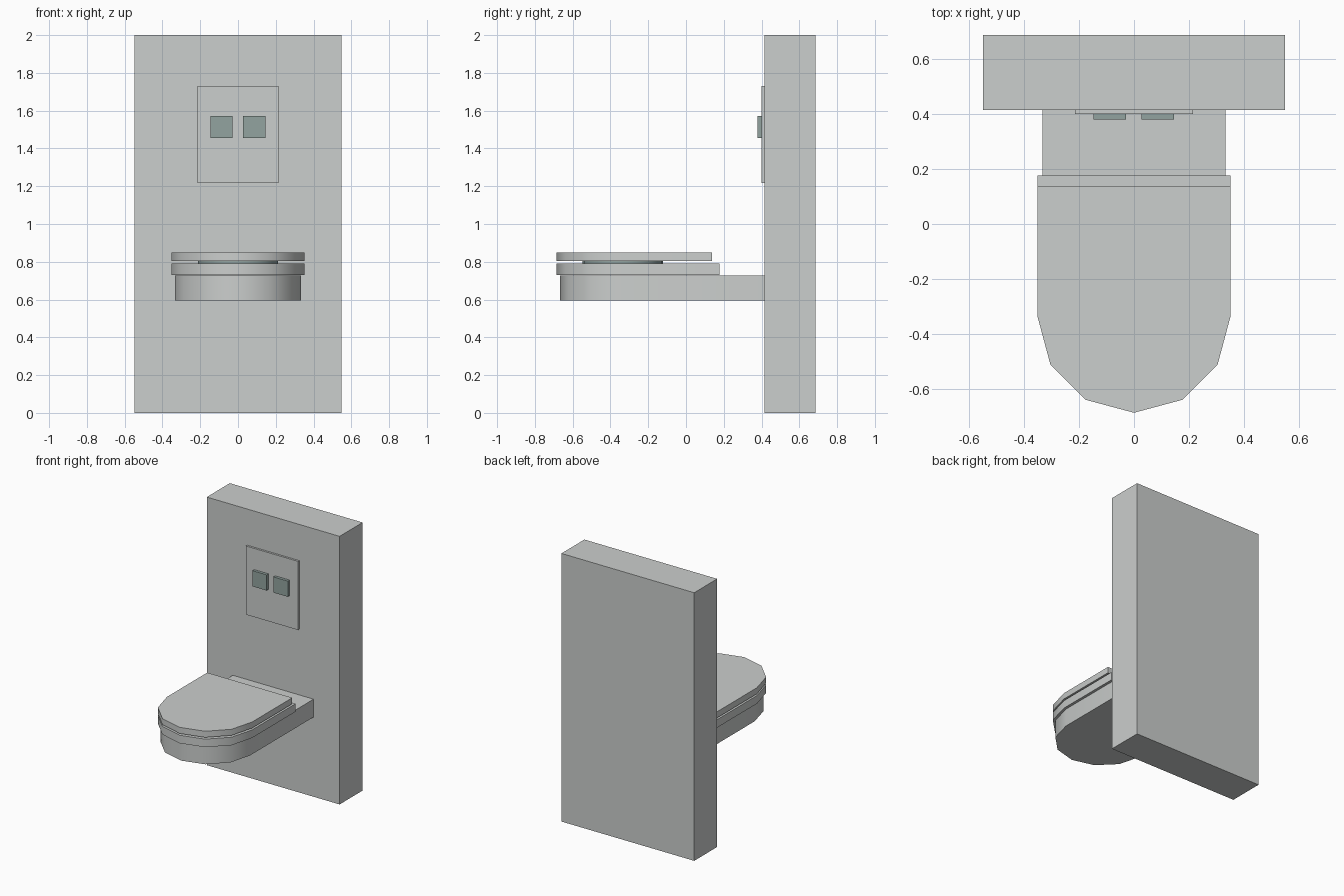
import bpy, bmesh, math

if "Cube" in bpy.data.objects:
    bpy.data.objects.remove(bpy.data.objects["Cube"])


def material(name, rgb):
    m = bpy.data.materials.new(name)
    m.diffuse_color = (*rgb, 1)
    m.use_nodes = True
    m.node_tree.nodes["Principled BSDF"].inputs["Base Color"].default_value = m.diffuse_color
    return m


CERAMIC = material("pale_grey", (0.60, 0.62, 0.61))
BUTTON = material("grey_green", (0.29, 0.37, 0.35))


def prism(name, outline, z0, z1, mat, smooth=False):
    """Extrude an xy outline from z0 to z1."""
    bm = bmesh.new()
    base = bm.faces.new([bm.verts.new((x, y, z0)) for x, y in outline])
    top = bmesh.ops.extrude_face_region(bm, geom=[base])["geom"]
    for v in top:
        if isinstance(v, bmesh.types.BMVert):
            v.co.z = z1
    bmesh.ops.recalc_face_normals(bm, faces=bm.faces)
    me = bpy.data.meshes.new(name)
    bm.to_mesh(me)
    bm.free()
    me.materials.append(mat)
    ob = bpy.data.objects.new(name, me)
    bpy.context.collection.objects.link(ob)
    if smooth:
        bpy.ops.object.select_all(action="DESELECT")
        ob.select_set(True)
        bpy.context.view_layer.objects.active = ob
        bpy.ops.object.shade_smooth_by_angle(angle=math.radians(40))
    return ob


def box(name, x0, x1, y0, y1, z0, z1, mat):
    return prism(name, [(x0, y0), (x1, y0), (x1, y1), (x0, y1)], z0, z1, mat)


def arc(radius, start, steps, step_deg):
    pts = []
    for i in range(steps):
        a = math.radians(start + i * step_deg)
        pts.append((radius * math.cos(a), -0.335 + radius * math.sin(a)))
    return pts


def rounded_front(radius, back):
    """Straight back and sides with a six-sided half-round front."""
    return arc(radius, 180, 7, 30) + [(radius, back), (-radius, back)]


# Wall, flush plate and its two buttons
box("wall_panel", -0.548, 0.548, 0.415, 0.686, 0, 2, CERAMIC)
box("flush_plate", -0.215, 0.215, 0.40, 0.416, 1.218, 1.73, CERAMIC)
for name, x in (("left_button", -0.0875), ("right_button", 0.0865)):
    box(name, x - 0.059, x + 0.059, 0.379, 0.401, 1.455, 1.572, BUTTON)

# Wall-hung bowl, seat and lid
prism("bowl", rounded_front(0.333, 0.416), 0.594, 0.728, CERAMIC, True)
prism("seat", rounded_front(0.351, 0.177), 0.730, 0.790, CERAMIC, True)
prism("lid", rounded_front(0.351, 0.138), 0.803, 0.849, CERAMIC, True)

# Round core showing in the gap under the lid
prism("seat_core", arc(0.212, 0, 24, 15), 0.78, 0.803, BUTTON, True)
